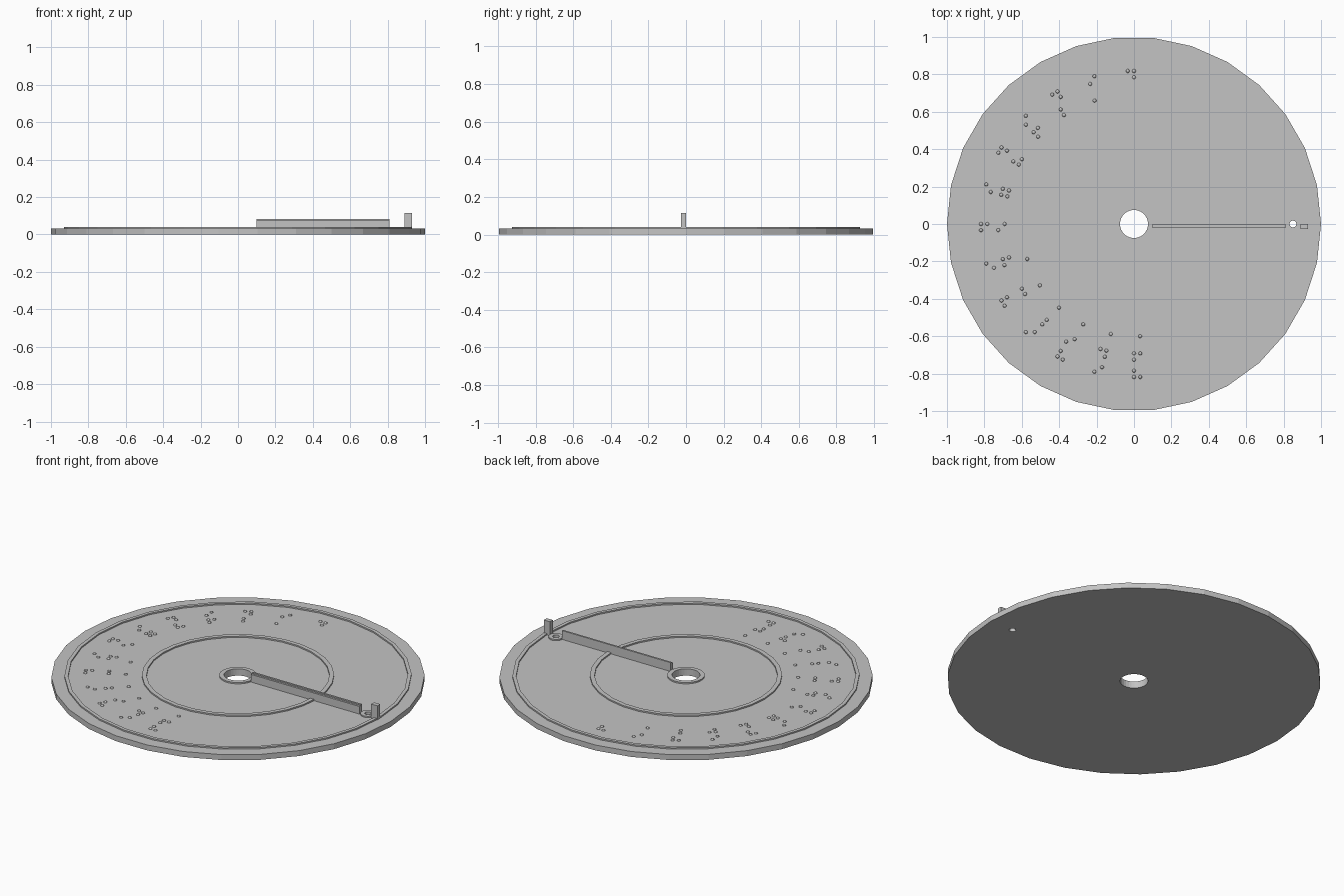
import bpy, bmesh, math
from mathutils import Matrix, Vector

cube = bpy.data.objects.get("Cube")
if cube:
    bpy.data.objects.remove(cube)

GREY = (0.55, 0.55, 0.55, 1)
mat = bpy.data.materials.new("plain_grey")
mat.use_nodes = True
mat.diffuse_color = GREY
mat.node_tree.nodes["Principled BSDF"].inputs["Base Color"].default_value = GREY

TOP = 0.032      # upper face of the plate
RIDGE = 0.04     # upper face of the raised rings


def finish(name, bm):
    bmesh.ops.recalc_face_normals(bm, faces=bm.faces)
    mesh = bpy.data.meshes.new(name)
    bm.to_mesh(mesh)
    bm.free()
    mesh.materials.append(mat)
    obj = bpy.data.objects.new(name, mesh)
    bpy.context.collection.objects.link(obj)
    return obj


def ring(name, inner, outer, low, high, x=0, sides=30):
    """Flat washer with a rectangular section."""
    bm = bmesh.new()
    section = [(inner, low), (outer, low), (outer, high), (inner, high)]
    loops = []
    for i in range(sides):
        a = math.tau * i / sides
        loops.append([bm.verts.new((x + r * math.cos(a), r * math.sin(a), z))
                      for r, z in section])
    for i, here in enumerate(loops):
        there = loops[(i + 1) % sides]
        for j in range(len(section)):
            k = (j + 1) % len(section)
            bm.faces.new((here[j], here[k], there[k], there[j]))
    return finish(name, bm)


def prism(name, section, x0, x1):
    """Closed (y, z) section extruded along x."""
    bm = bmesh.new()
    face = bm.faces.new([bm.verts.new((x0, y, z)) for y, z in section])
    out = bmesh.ops.extrude_face_region(bm, geom=[face])
    moved = [v for v in out["geom"] if isinstance(v, bmesh.types.BMVert)]
    bmesh.ops.translate(bm, verts=moved, vec=(x1 - x0, 0, 0))
    return finish(name, bm)


# Plate with centre hole, and a small hole drilled near the edge
plate = ring("plate", 0.075, 1, 0, TOP)
bm = bmesh.new()
bmesh.ops.create_cone(bm, cap_ends=True, segments=20, radius1=0.018, radius2=0.018,
                      depth=0.2, matrix=Matrix.Translation((0.85, 0, 0)))
drill = finish("drill_cutter", bm)
drill.hide_render = True
drill.hide_set(True)
cut = plate.modifiers.new("small_hole", "BOOLEAN")
cut.operation = "DIFFERENCE"
cut.solver = "EXACT"
cut.object = drill

# Raised rings
ring("outer_ring", 0.91, 0.93, TOP, RIDGE)
ring("middle_ring", 0.49, 0.515, TOP, RIDGE)
ring("hub_ring", 0.075, 0.1, TOP, RIDGE)
ring("eyelet", 0.018, 0.04, TOP, RIDGE, x=0.85, sides=20)

# Pointer arm with a stepped top, and the post at the rim
prism("pointer_arm", [(0, TOP), (0, 0.084), (-0.011, 0.084), (-0.011, 0.077),
                      (-0.022, 0.077), (-0.022, TOP)], 0.1, 0.81)
prism("rim_post", [(0, TOP), (0, 0.115), (-0.027, 0.115), (-0.027, TOP)], 0.89, 0.93)

# Tactile dots: one group per direction; the two strings are the two rows,
# read from the rim inward, with "o" for a dot
GROUPS = [
    ("oo....", "o....."), ("o.....", ".o.o.."), ("oo....", "o.oo.."),
    ("o.o...", ".ooo.."), ("oo.o..", "o.oo.."), ("o.oo..", ".ooo.."),
    ("oo.o..", "o.o..."), ("o.oo..", ".oo..o"), ("oo.o..", "o..o.o"),
    ("o.....", ".ooo.o"), ("ooo...", "o..o.o"), ("o..o..", ".ooo.o"),
    ("oooo..", "o..o.o"),
]
RADII = (0.818, 0.784, 0.726, 0.692, 0.634, 0.6)
bm = bmesh.new()
for g, rows in enumerate(GROUPS):
    turn = Matrix.Rotation(math.radians(90 + 15 * g), 4, "Z")
    for row, text in enumerate(rows):
        for radius, mark in zip(RADII, text):
            if mark == "o":
                place = turn @ Matrix.Translation((radius, 0.033 * row, TOP))
                bmesh.ops.create_uvsphere(
                    bm, u_segments=10, v_segments=6, radius=0.01,
                    matrix=place @ Matrix.Diagonal((1, 1, 0.8, 1)))
finish("tactile_dots", bm)
